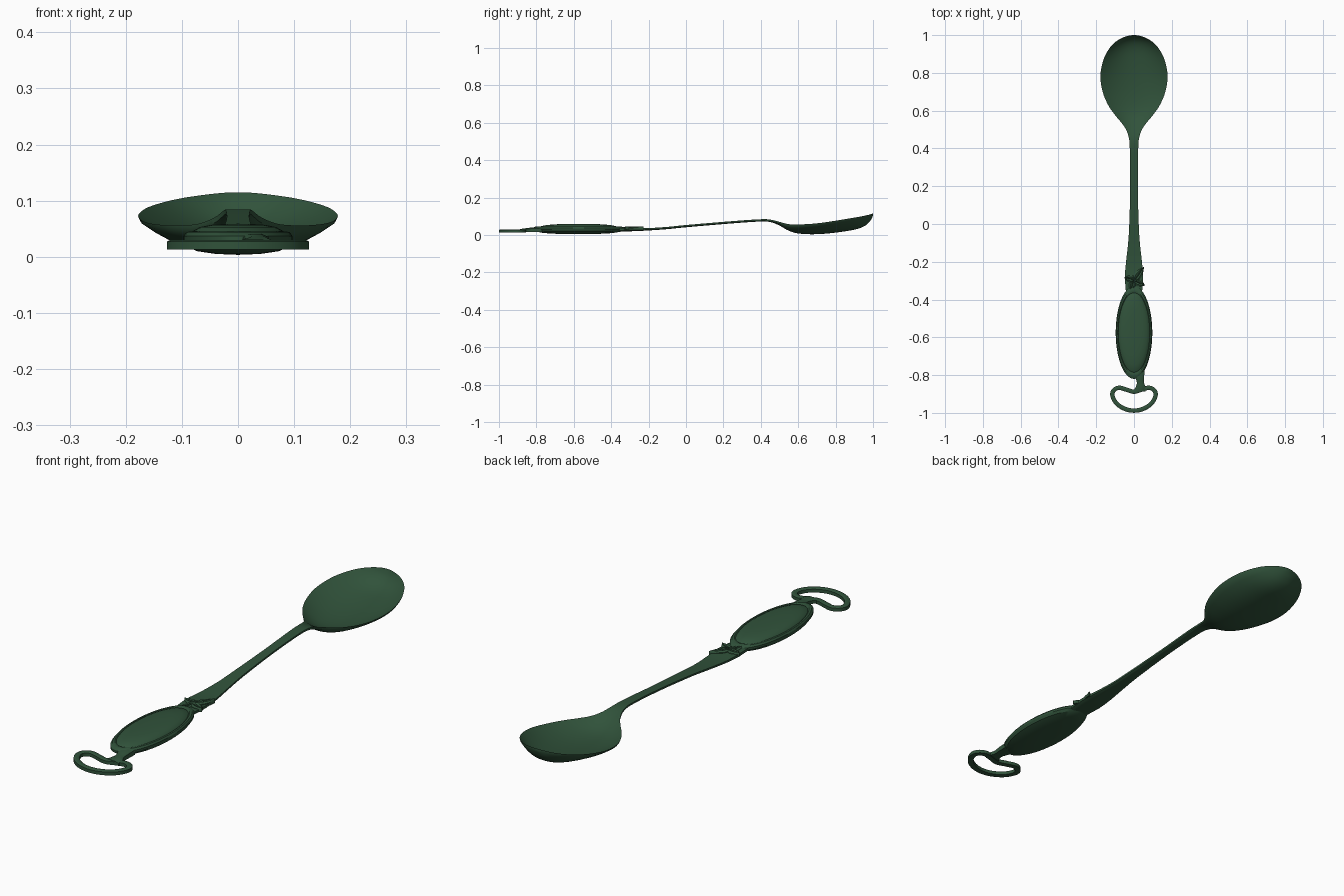
import bpy, bmesh
from math import sin, cos, pi, radians
from mathutils import Vector

if "Cube" in bpy.data.objects:
    bpy.data.objects.remove(bpy.data.objects["Cube"])

mat = bpy.data.materials.new("dark_green")
mat.diffuse_color = (0.03, 0.085, 0.043, 1)
mat.use_nodes = True
mat.node_tree.nodes["Principled BSDF"].inputs["Base Color"].default_value = mat.diffuse_color


def finish(name, bm, angle=40):
    bmesh.ops.recalc_face_normals(bm, faces=bm.faces)
    me = bpy.data.meshes.new(name)
    bm.to_mesh(me)
    bm.free()
    ob = bpy.data.objects.new(name, me)
    bpy.context.collection.objects.link(ob)
    me.materials.append(mat)
    bpy.ops.object.select_all(action='DESELECT')
    ob.select_set(True)
    bpy.context.view_layer.objects.active = ob
    bpy.ops.object.shade_smooth_by_angle(angle=radians(angle))
    return ob


def spline(keys, steps, closed=False):
    """Catmull-Rom through tuples of any length."""
    n, out = len(keys), []
    get = lambda i: keys[i % n] if closed else keys[max(0, min(n - 1, i))]
    for i in range(n if closed else n - 1):
        p = [get(i + k) for k in (-1, 0, 1, 2)]
        for s in range(steps):
            t = s / steps
            out.append([0.5 * (2 * b + (c - a) * t + (2 * a - 5 * b + 4 * c - d) * t * t
                               + (3 * b - a - 3 * c + d) * t ** 3) for a, b, c, d in zip(*p)])
    if not closed:
        out.append(list(keys[-1]))
    return out


def bridge(bm, rings, closed=False):
    n = len(rings[0])
    pairs = list(zip(rings, rings[1:])) + ([(rings[-1], rings[0])] if closed else [])
    for a, b in pairs:
        for i in range(n):
            bm.faces.new((a[i], a[(i + 1) % n], b[(i + 1) % n], b[i]))


# Handle and bowl in one loft: y, half width, rim z, hollow depth, thickness
stations = [
    (-.37, .042, .036, 0, .018), (-.28, .048, .038, 0, .018), (-.20, .042, .037, 0, .013),
    (-.10, .031, .043, 0, .012), (0, .025, .053, 0, .012), (.2, .020, .070, 0, .012),
    (.38, .022, .083, 0, .012), (.45, .026, .082, 0, .013), (.50, .042, .070, .006, .014),
    (.54, .070, .059, .018, .014), (.58, .103, .056, .031, .013), (.63, .137, .057, .040, .012),
    (.70, .166, .062, .046, .012), (.78, .178, .073, .051, .012), (.86, .165, .086, .053, .012),
    (.92, .137, .096, .051, .012), (.96, .103, .104, .042, .011), (.985, .064, .110, .025, .010),
    (.997, .027, .114, .008, .009), (1.0, .003, .115, 0, .008)]
bm = bmesh.new()
rings, N = [], 16
for y, w, rim, depth, th in spline(stations, 4):
    us = [-1 + 2 * i / N for i in range(N + 1)]
    hollow = lambda u: rim - depth * (1 - abs(u) ** 2.2)
    top = [(w * u, y, hollow(u)) for u in us]
    low = [(w * u * .98, y, hollow(u) - th * (1 - .35 * u ** 4)) for u in reversed(us)]
    rings.append([bm.verts.new(p) for p in top + low])
bridge(bm, rings)
for r in (rings[0], rings[-1]):
    bm.faces.new(r)
finish("handle_and_bowl", bm)

# Oval medallion with a raised border
profile = [(.25, .0585), (.5, .057), (.7, .053), (.83, .046), (.86, .042), (.89, .045),
           (.95, .044), (1, .037), (1, .028), (.94, .018), (.75, .010), (.4, .005)]
bm = bmesh.new()
rings = [[bm.verts.new((.097 * r * cos(a), -.575 + .245 * r * sin(a), z))
          for a in (2 * pi * i / 56 for i in range(56))] for r, z in profile]
bridge(bm, rings)
for r, z in ((rings[0], .059), (rings[-1], .004)):
    c = bm.verts.new((0, -.575, z))
    for i in range(56):
        bm.faces.new((r[i], r[(i + 1) % 56], c))
finish("medallion", bm, 30)

# Kidney shaped hanging ring with a flat band section
half = [(.04, -.877), (.08, -.867), (.108, -.882), (.114, -.910), (.092, -.950), (.05, -.978)]
path = [(0, -.888)] + half + [(0, -.988)] + [(-x, y) for x, y in reversed(half)]
pts = [Vector(p) for p in spline(path, 6, True)]
bm = bmesh.new()
rings = []
for i, p in enumerate(pts):
    t = (pts[(i + 1) % len(pts)] - pts[i - 1]).normalized()
    n = Vector((t.y, -t.x)) * .0115
    rings.append([bm.verts.new((p.x + s * n.x, p.y + s * n.y, z))
                  for s, z in ((-1, .013), (1, .013), (1, .027), (.6, .030), (-.6, .030), (-1, .027))])
bridge(bm, rings, True)
finish("hanging_ring", bm)

# Short curved stem joining ring and medallion: y, left x, right x, top z
bm = bmesh.new()
rings = []
for y, a, b, z in spline([(-.77, -.015, .055, .042), (-.81, .005, .054, .041), (-.84, .015, .053, .038),
                          (-.865, .008, .062, .035), (-.888, -.008, .060, .031)], 4):
    m, h = (a + b) / 2, (b - a) / 2
    rings.append([bm.verts.new((m + h * u, y, zz)) for u, zz in
                  ((-1, .016), (1, .016), (1, z - .006), (.5, z), (-.5, z), (-1, z - .006))])
bridge(bm, rings)
for r in (rings[0], rings[-1]):
    bm.faces.new(r)
finish("ring_stem", bm)


def leaf(name, base, tip, width, z):
    """Pointed leaf with a raised vein."""
    base, tip = Vector(base), Vector(tip)
    d = tip - base
    n = Vector((-d.y, d.x)).normalized()
    bm = bmesh.new()
    rings = []
    for t, w in ((0, .15), (.2, .7), (.45, 1), (.7, .75), (.88, .35), (1, .03)):
        p, h = base + d * t, width * w
        rings.append([bm.verts.new((p.x + n.x * h * u, p.y + n.y * h * u, zz)) for u, zz in
                      ((-1, .028), (1, .028), (1, z - .005), (.55, z), (.1, z - .004),
                       (0, z), (-.1, z - .004), (-.55, z), (-1, z - .005))])
    bridge(bm, rings)
    for r in (rings[0], rings[-1]):
        bm.faces.new(r)
    finish(name, bm, 30)


# Leaf cluster where the handle meets the medallion
for name, base, tip, w, z in (
        ("leaf_upper", (-.005, -.31), (.052, -.228), .021, .046),
        ("leaf_left", (.012, -.295), (-.052, -.285), .020, .045),
        ("leaf_right", (-.01, -.295), (.058, -.325), .021, .044),
        ("leaf_lower", (0, -.285), (-.018, -.36), .018, .043)):
    leaf(name, base, tip, w, z)
